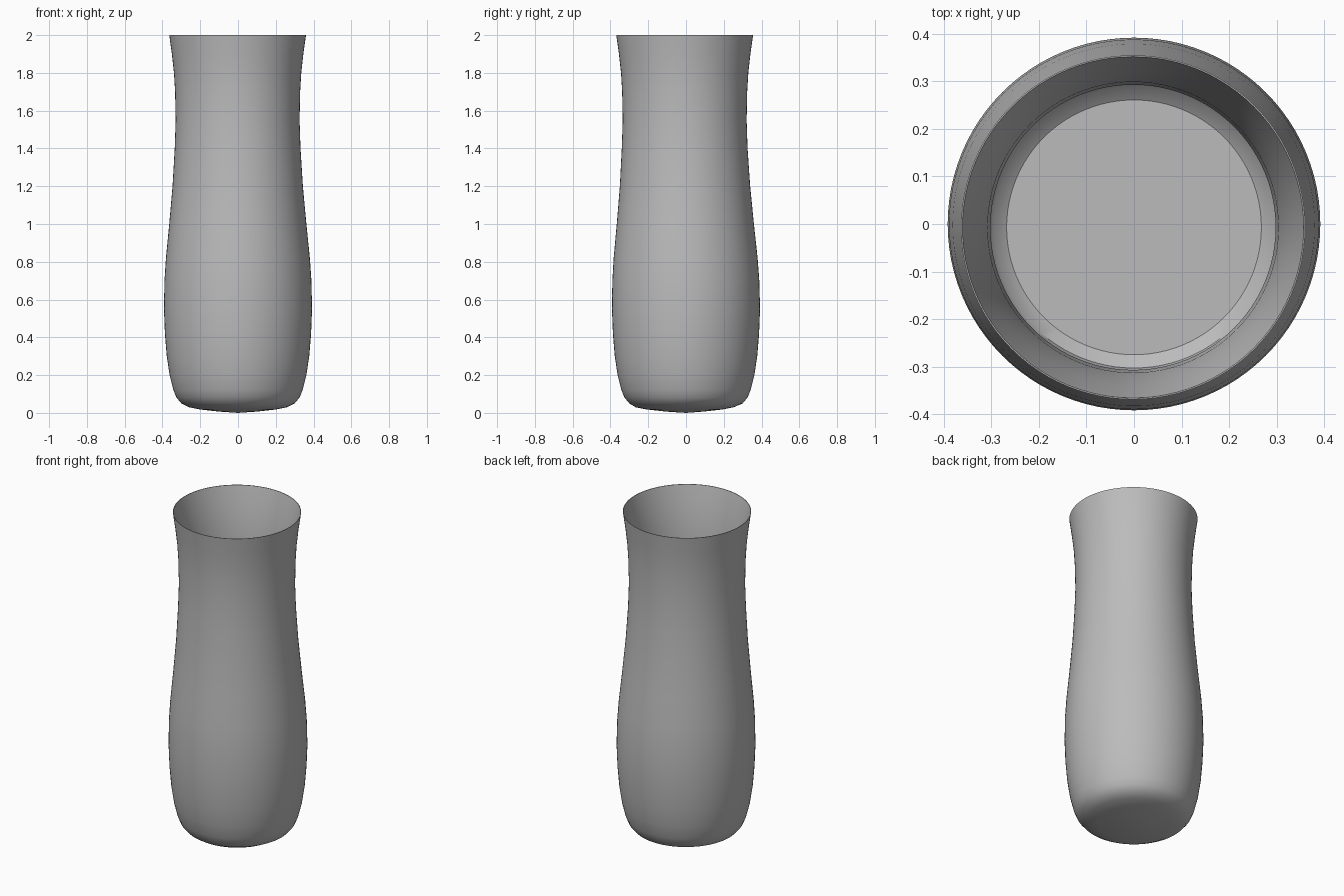
import bpy
import bmesh
import math

if "Cube" in bpy.data.objects:
    bpy.data.objects.remove(bpy.data.objects["Cube"], do_unlink=True)

SIDES = 96

# Outer wall from the shallow pointed base up to the flared lip: (radius, height)
OUTER = [(0.10, 0.007), (0.20, 0.018), (0.26, 0.03), (0.30, 0.05), (0.325, 0.08),
         (0.342, 0.12), (0.362, 0.2), (0.377, 0.3), (0.387, 0.42), (0.392, 0.55),
         (0.389, 0.7), (0.381, 0.82), (0.363, 1.0), (0.345, 1.2), (0.333, 1.4),
         (0.328, 1.55), (0.331, 1.7), (0.337, 1.8), (0.348, 1.9), (0.362, 2.0)]
# Inner wall from the lip down to the edge of the flat floor
INNER = [(0.359, 2.0), (0.335, 1.9), (0.318, 1.8), (0.306, 1.7), (0.300, 1.55),
         (0.305, 1.4), (0.317, 1.2), (0.335, 1.0), (0.353, 0.82), (0.361, 0.7),
         (0.364, 0.55), (0.359, 0.42), (0.349, 0.3), (0.334, 0.2), (0.312, 0.12),
         (0.296, 0.09), (0.268, 0.07)]


def ring(bm, radius, z):
    """Circle of vertices; the neck leans slightly towards the front."""
    lean = min(max((z - 0.6) / 0.8, 0), 1)
    cx, cy = -0.002 * lean, -0.007 * lean
    if radius < 0.3:
        cy = -0.007
    turn = math.tau / SIDES
    return [bm.verts.new((cx + radius * math.cos(i * turn),
                          cy + radius * math.sin(i * turn), z))
            for i in range(SIDES)]


bm = bmesh.new()
rings = [ring(bm, r, z) for r, z in OUTER + INNER]

# Walls
for low, high in zip(rings, rings[1:]):
    for i in range(SIDES):
        j = (i + 1) % SIDES
        bm.faces.new((low[i], low[j], high[j], high[i]))

# Pointed underside and flat inner floor
tip = bm.verts.new((0, 0, 0))
for i in range(SIDES):
    bm.faces.new((tip, rings[0][(i + 1) % SIDES], rings[0][i]))
bm.faces.new(rings[-1])
bmesh.ops.recalc_face_normals(bm, faces=bm.faces)

mesh = bpy.data.meshes.new("vase")
bm.to_mesh(mesh)
bm.free()
vase = bpy.data.objects.new("vase", mesh)
bpy.context.collection.objects.link(vase)

# Plain grey ceramic
grey = bpy.data.materials.new("grey_ceramic")
grey.use_nodes = True
colour = (0.5, 0.5, 0.5, 1)
grey.diffuse_color = colour
grey.node_tree.nodes["Principled BSDF"].inputs["Base Color"].default_value = colour
mesh.materials.append(grey)

bpy.context.view_layer.objects.active = vase
vase.select_set(True)
bpy.ops.object.shade_smooth_by_angle(angle=math.radians(35))
